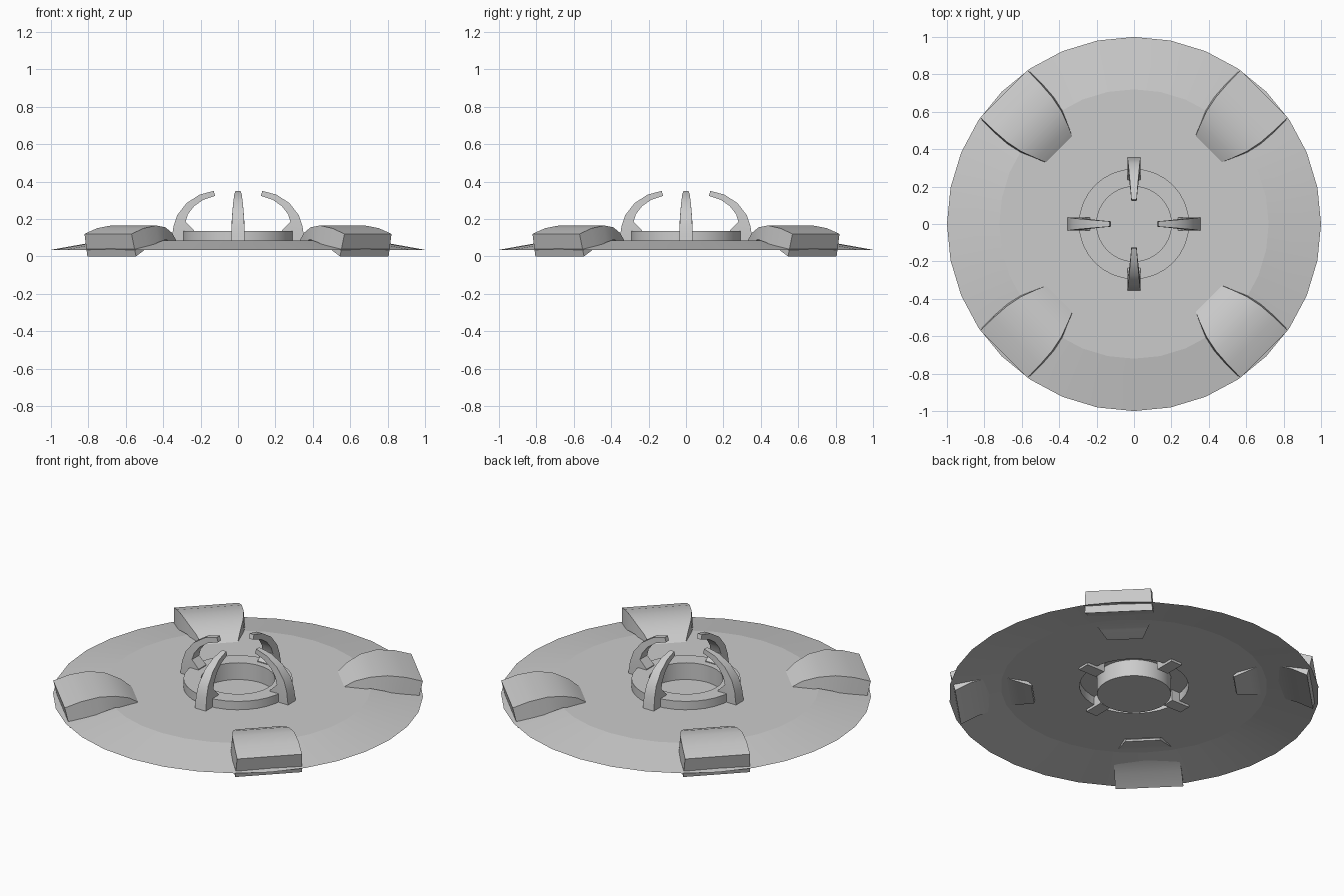
import bpy, bmesh, math
from mathutils import Matrix

if "Cube" in bpy.data.objects:
    bpy.data.objects.remove(bpy.data.objects["Cube"])

SIDES = 32


def finish(bm, name):
    mesh = bpy.data.meshes.new(name)
    bm.to_mesh(mesh)
    bm.free()
    obj = bpy.data.objects.new(name, mesh)
    bpy.context.collection.objects.link(obj)
    return obj


def lathe(name, profile):
    """Open single sheet turned around z; rings stay crisp."""
    bm = bmesh.new()
    rings = [[bm.verts.new((r * math.cos(2 * math.pi * i / SIDES),
                            r * math.sin(2 * math.pi * i / SIDES), z))
              for i in range(SIDES)] for r, z in profile]
    for a, b in zip(rings, rings[1:]):
        for i in range(SIDES):
            j = (i + 1) % SIDES
            bm.faces.new((a[i], a[j], b[j], b[i])).smooth = True
    bm.faces.new(rings[-1])
    for e in bm.edges:
        if abs(e.verts[0].co.z - e.verts[1].co.z) < 1e-5:
            e.smooth = False
    return finish(bm, name)


def radial_slab(name, sections, angle, flare=0.0):
    """Loft of four-cornered sections: (top r, top z, bottom r, bottom z, half width)."""
    bm = bmesh.new()
    loops = []
    for tr, tz, br, bz, w in sections:
        f = w + flare
        loops.append([bm.verts.new(p) for p in
                      ((tr, -w, tz), (tr, w, tz), (br, f, bz), (br, -f, bz))])
    for a, b in zip(loops, loops[1:]):
        for i in range(4):
            j = (i + 1) % 4
            bm.faces.new((a[i], a[j], b[j], b[i]))
    bm.faces.new(loops[0])
    bm.faces.new(loops[-1])
    bmesh.ops.recalc_face_normals(bm, faces=bm.faces)
    bm.transform(Matrix.Rotation(angle, 4, 'Z'))
    obj = finish(bm, name)
    bpy.ops.object.select_all(action='DESELECT')
    obj.select_set(True)
    bpy.context.view_layer.objects.active = obj
    bpy.ops.object.shade_smooth_by_angle(angle=math.radians(32))
    return obj


# Base disc: sloped rim, flat plateau, raised collar and sunken centre
lathe("base_disc", [(1.0, 0.035), (0.72, 0.085), (0.295, 0.085),
                    (0.295, 0.135), (0.2, 0.135), (0.2, 0.035)])

# Arched feet on the diagonals, wide at the rim
foot = [(0.983, 0.12, 0.955, 0.0, 0.178),
        (0.89, 0.15, 0.87, 0.045, 0.177),
        (0.79, 0.165, 0.78, 0.075, 0.17),
        (0.70, 0.155, 0.70, 0.09, 0.152),
        (0.62, 0.125, 0.63, 0.075, 0.122),
        (0.545, 0.07, 0.55, 0.06, 0.09)]

# Curved claws around the collar, tapering to the tip
claw = [(0.358, 0.07, 0.24, 0.07, 0.036),
        (0.352, 0.11, 0.235, 0.14, 0.036),
        (0.345, 0.16, 0.28, 0.185, 0.034),
        (0.325, 0.22, 0.268, 0.225, 0.031),
        (0.275, 0.285, 0.235, 0.268, 0.026),
        (0.205, 0.33, 0.185, 0.303, 0.02),
        (0.13, 0.35, 0.122, 0.323, 0.014)]

for k in range(4):
    turn = k * math.pi / 2
    radial_slab(f"foot_{k + 1}", foot, turn + math.pi / 4, 0.006)
    radial_slab(f"claw_{k + 1}", claw, turn)
